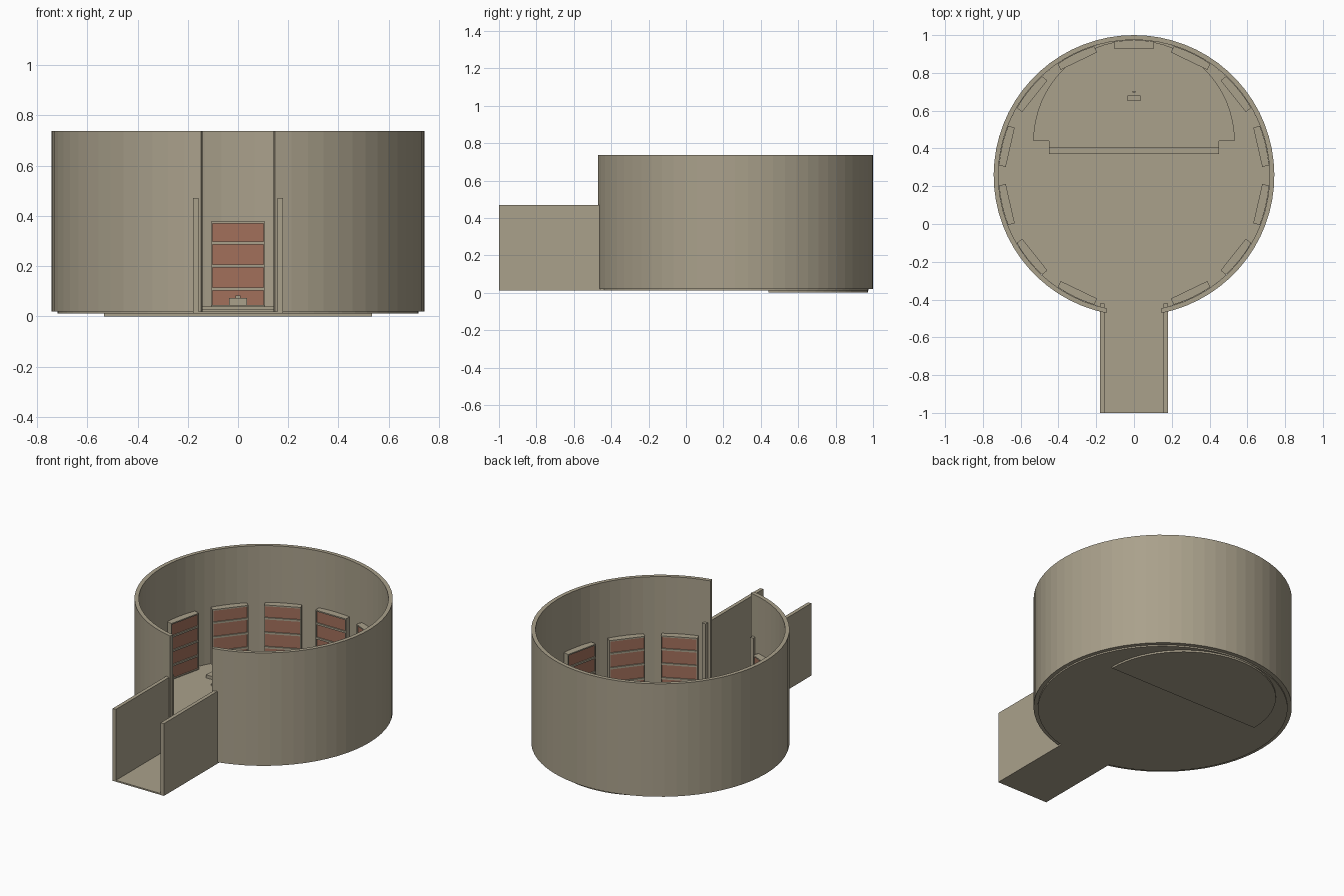
import bpy, bmesh, math
from mathutils import Matrix

if "Cube" in bpy.data.objects:
    bpy.data.objects.remove(bpy.data.objects["Cube"])

CY = 0.257            # centre of the round room
R_OUT, R_IN = 0.743, 0.718
FLOOR = 0.02


def material(name, rgb):
    m = bpy.data.materials.new(name)
    m.diffuse_color = (*rgb, 1)
    m.use_nodes = True
    m.node_tree.nodes["Principled BSDF"].inputs["Base Color"].default_value = m.diffuse_color
    return m


STONE = material("tan stone", (0.40, 0.355, 0.26))
RED = material("brick red", (0.36, 0.16, 0.105))


def arc(r, a0, a1, n, cx=0.0, cy=0.0):
    return [(cx + r * math.cos(math.radians(a0 + (a1 - a0) * i / n)),
             cy + r * math.sin(math.radians(a0 + (a1 - a0) * i / n))) for i in range(n + 1)]


def add_prism(bm, pts, z0, z1):
    """Extrude a counter-clockwise outline from z0 to z1."""
    lo = [bm.verts.new((x, y, z0)) for x, y in pts]
    hi = [bm.verts.new((x, y, z1)) for x, y in pts]
    bm.faces.new(lo[::-1])
    bm.faces.new(hi)
    for i in range(len(pts)):
        j = (i + 1) % len(pts)
        bm.faces.new((lo[i], lo[j], hi[j], hi[i]))


def rect(x0, x1, y0, y1):
    return [(x0, y0), (x1, y0), (x1, y1), (x0, y1)]


def mesh_of(name, prisms, mat):
    bm = bmesh.new()
    for pts, z0, z1 in prisms:
        add_prism(bm, pts, z0, z1)
    me = bpy.data.meshes.new(name)
    bm.to_mesh(me)
    bm.free()
    me.materials.append(mat)
    return me


def place(name, me, matrix=None):
    ob = bpy.data.objects.new(name, me)
    bpy.context.collection.objects.link(ob)
    if matrix:
        ob.matrix_world = matrix
    return ob


def part(name, prisms, mat=STONE):
    return place(name, mesh_of(name, prisms, mat))


# floor: disc and corridor in one keyhole outline
t = math.degrees(math.asin(0.18 / R_IN))
part("floor", [(arc(R_IN, -90 + t, 270 - t, 64, 0, CY) + [(-0.18, -1), (0.18, -1)], 0.011, FLOOR)])

# round wall with a doorway at the front
bm = bmesh.new()
g = math.degrees(math.asin(0.147 / R_OUT))
outer = arc(R_OUT, -90 + g, 270 - g, 64, 0, CY)
inner = arc(R_IN, -90 + g, 270 - g, 64, 0, CY)
rings = [[bm.verts.new((*p, z)) for p, z in ((o, FLOOR), (o, 0.737), (i, 0.737), (i, FLOOR))]
         for o, i in zip(outer, inner)]
for a, b in zip(rings, rings[1:]):
    for k in range(4):
        bm.faces.new((a[k], b[k], b[(k + 1) % 4], a[(k + 1) % 4]))
bm.faces.new(rings[0])
bm.faces.new(rings[-1][::-1])
bmesh.ops.recalc_face_normals(bm, faces=bm.faces)
me = bpy.data.meshes.new("round_wall")
bm.to_mesh(me)
bm.free()
me.materials.append(STONE)
place("round_wall", me)

# corridor walls, running a little way into the room
for side, x0, x1 in (("left", -0.18, -0.157), ("right", 0.157, 0.18)):
    part("corridor_wall_" + side, [(rect(x0, x1, -1, -0.42), FLOOR, 0.47)])

# half-round stage, its front edge and a lower step
part("stage", [(arc(0.533, 0, 180, 32, 0, 0.44), 0.0, 0.04)])
part("stage_front", [(rect(-0.45, 0.45, 0.405, 0.44), FLOOR, 0.04)])
part("stage_step", [(rect(-0.45, 0.45, 0.37, 0.405), FLOOR, 0.03)])

# slab on the stage with a small block and peg
part("slab", [(rect(-0.108, 0.108, 0.48, 0.845), 0.04, 0.046)])
part("slab_block", [(rect(-0.035, 0.035, 0.65, 0.68), 0.046, 0.072)])
part("slab_peg", [(rect(-0.009, 0.009, 0.697, 0.704), 0.046, 0.083)])

# bookcase: boards with backs that follow the wall, side panels, red rows
W, FRONT = 0.107, 0.672
b = math.degrees(math.asin(W / 0.716))
board = [(-W, FRONT), (W, FRONT)] + arc(0.716, 90 - b, 90 + b, 6)
boards = [(0.02, 0.026), (0.102, 0.114), (0.194, 0.206), (0.286, 0.298), (0.370, 0.378)]
frame = [(board, z0, z1) for z0, z1 in boards]
rows = []
for (_, z0), (z1, _) in zip(boards, boards[1:]):
    rows.append((rect(-W + 0.005, W - 0.005, FRONT + 0.007, 0.706), z0, z1))
    frame += [(rect(-W, -W + 0.005, FRONT, 0.708), z0, z1),
              (rect(W - 0.005, W, FRONT, 0.708), z0, z1)]
frame_mesh = mesh_of("bookcase_frame", frame, STONE)
rows_mesh = mesh_of("bookcase_rows", rows, RED)

# thirteen bookcases around the wall; the fourteenth place is the doorway
for i in range(14):
    if i == 7:
        continue
    m = Matrix.Translation((0, CY, 0)) @ Matrix.Rotation(2 * math.pi * i / 14, 4, 'Z')
    place(f"bookcase_frame_{i}", frame_mesh, m)
    place(f"bookcase_rows_{i}", rows_mesh, m)
